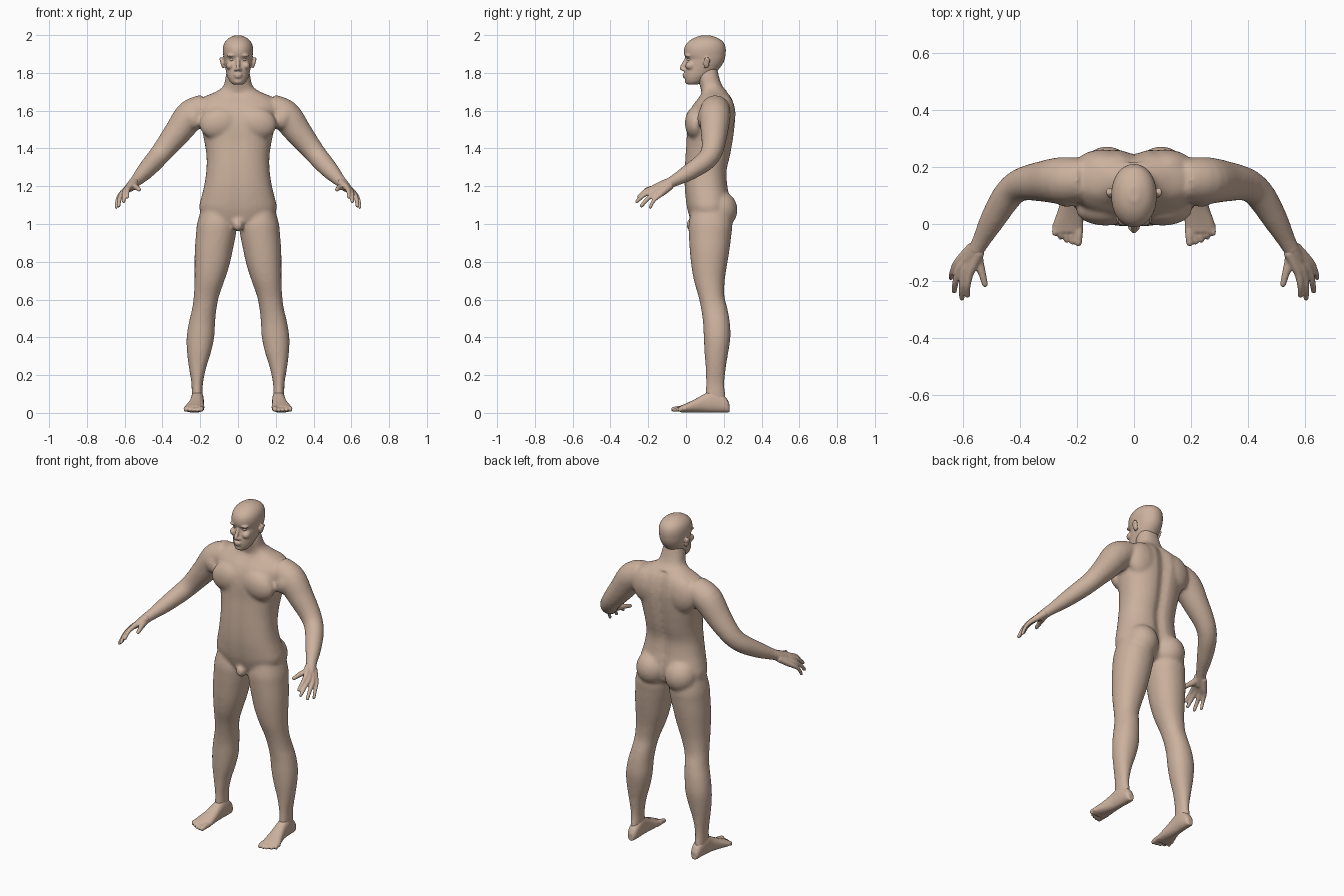
import bpy, bmesh, math
from mathutils import Vector, Matrix

skin_mat = bpy.data.materials.new("skin")
skin_mat.diffuse_color = (0.60, 0.44, 0.34, 1)


def spline(rows, n=4):
    """Catmull-Rom interpolation of rows of numbers."""
    out = []
    for i in range(len(rows) - 1):
        quad = zip(rows[max(i - 1, 0)], rows[i], rows[i + 1], rows[min(i + 2, len(rows) - 1)])
        quad = list(quad)
        for k in range(n):
            t = k / n
            out.append([0.5 * (2 * b + (c - a) * t + (2 * a - 5 * b + 4 * c - d) * t * t
                               + (3 * b - a - 3 * c + d) * t ** 3) for a, b, c, d in quad])
    return out + [list(rows[-1])]


def ring(c, u, v, p=2.0, n=32):
    """Superellipse around c with half axes u and v."""
    pts = []
    for i in range(n):
        a = 2 * math.pi * i / n
        ca, sa = math.cos(a), math.sin(a)
        pts.append(Vector(c) + Vector(u) * math.copysign(abs(ca) ** (2 / p), ca)
                   + Vector(v) * math.copysign(abs(sa) ** (2 / p), sa))
    return pts


def loft(bm, rings):
    vs = [[bm.verts.new(p) for p in r] for r in rings]
    n = len(vs[0])
    for a, b in zip(vs, vs[1:]):
        for i in range(n):
            bm.faces.new((a[i], a[(i + 1) % n], b[(i + 1) % n], b[i]))
    bm.faces.new(vs[0])
    bm.faces.new(vs[-1])


def stack(bm, rows, p=2.0, groove=0.0):
    """Rows (z, x0, x1, front y, back y) lofted upwards; groove cuts a spine line."""
    rings = []
    for z, x0, x1, yf, yb in spline(rows):
        r = ring(((x0 + x1) / 2, (yf + yb) / 2, z), ((x1 - x0) / 2, 0, 0), (0, (yb - yf) / 2, 0), p)
        for q in r:
            if groove and z < 1.7:
                depth = groove if q.y > 0.12 else -0.3 * groove
                q.y -= depth * math.exp(-(q.x / 0.03) ** 2)
        rings.append(r)
    loft(bm, rings)


def tube(bm, rows, n=4):
    """Rows (x, y, z, radius) swept with a rounded far end."""
    rows = spline(rows, n)
    d = (Vector(rows[-1][:3]) - Vector(rows[-2][:3])).normalized()
    end, r = Vector(rows[-1][:3]), rows[-1][3]
    rows += [[*(end + d * r * a), r * b] for a, b in ((0.5, 0.85), (0.85, 0.5), (1.0, 0.15))]
    rings = []
    for i, row in enumerate(rows):
        t = Vector(rows[min(i + 1, len(rows) - 1)][:3]) - Vector(rows[max(i - 1, 0)][:3])
        u = t.cross(Vector((0.3, 0.9, 0.5)) if abs(t.normalized().y) < 0.8 else Vector((1, 0, 0))).normalized()
        v = t.cross(u).normalized()
        rings.append(ring(row[:3], u * row[3], v * row[3], 2, 20))
    loft(bm, rings)


def blob(bm, c, s, tilt=0.0):
    m = Matrix.Translation(c) @ Matrix.Rotation(tilt, 4, 'Y') @ Matrix.Diagonal((*s, 1))
    bmesh.ops.create_uvsphere(bm, u_segments=24, v_segments=16, radius=1, matrix=m)


def mirror(bm):
    geo = bmesh.ops.duplicate(bm, geom=bm.verts[:] + bm.edges[:] + bm.faces[:])["geom"]
    for v in geo:
        if isinstance(v, bmesh.types.BMVert):
            v.co.x = -v.co.x


def finish(bm, name, voxel, smooth):
    """Fuse the pieces into one skin and relax it."""
    bmesh.ops.recalc_face_normals(bm, faces=bm.faces[:])
    me = bpy.data.meshes.new(name)
    bm.to_mesh(me)
    bm.free()
    ob = bpy.data.objects.new(name, me)
    bpy.context.collection.objects.link(ob)
    me.materials.append(skin_mat)
    me.polygons.foreach_set("use_smooth", [True] * len(me.polygons))
    if voxel:
        m = ob.modifiers.new("fuse", 'REMESH')
        m.mode, m.voxel_size, m.use_smooth_shade = 'VOXEL', voxel, True
        s = ob.modifiers.new("relax", 'SMOOTH')
        s.factor, s.iterations = 0.5, smooth
    return ob


# --- Body: arms, legs, glutes and chest muscles on one side, mirrored ---
bm = bmesh.new()
tube(bm, [(.17, .155, 1.615, .075), (.25, .153, 1.575, .083), (.32, .15, 1.485, .072),
          (.38, .143, 1.41, .061), (.42, .125, 1.36, .055), (.455, .085, 1.32, .052),
          (.50, .01, 1.27, .044), (.535, -.055, 1.233, .033), (.557, -.095, 1.212, .029)])
stack(bm, [(1.08, .03, .195, .03, .23), (1.0, .008, .217, .014, .245), (.94, .012, .223, .015, .24),
           (.86, .028, .229, .02, .23), (.78, .046, .230, .028, .217), (.70, .072, .230, .042, .205),
           (.62, .10, .234, .065, .203), (.55, .114, .243, .08, .22), (.48, .121, .26, .09, .232),
           (.40, .126, .272, .094, .235), (.32, .143, .27, .098, .224), (.24, .168, .26, .104, .211),
           (.16, .185, .247, .106, .204), (.10, .187, .245, .103, .208), (.05, .188, .243, .10, .215)], 2.15)
blob(bm, (.095, .178, 1.075), (.095, .095, .10))
blob(bm, (.10, .05, 1.535), (.105, .056, .085), .25)
blob(bm, (.11, .20, 1.58), (.10, .062, .11), -.2)
blob(bm, (.235, .10, 1.56), (.05, .04, .06), .4)
mirror(bm)
# torso and neck
stack(bm, [(z, -w, w, f, b) for z, w, f, b in [
    (.985, .07, .04, .17), (1.02, .17, .022, .225), (1.08, .205, .004, .238), (1.14, .195, -.005, .235),
    (1.20, .18, -.01, .224), (1.28, .168, -.01, .22), (1.36, .167, -.006, .238), (1.44, .179, 0, .252),
    (1.52, .197, .002, .262), (1.58, .213, .012, .264), (1.63, .215, .035, .257), (1.67, .185, .066, .243),
    (1.70, .118, .08, .22), (1.73, .078, .074, .193), (1.78, .066, .06, .175), (1.83, .055, .07, .165)]],
      2.35, .02)
blob(bm, (0, .035, .995), (.03, .035, .035))
finish(bm, "body", .009, 9)

# --- Hands: wrist-to-tip tubes for each finger ---
bm = bmesh.new()
wrist = Vector((.556, -.092, 1.212))
fingers = [((.578, -.175, 1.190), (.585, -.251, 1.143)), ((.596, -.172, 1.177), (.605, -.261, 1.119)),
           ((.613, -.158, 1.163), (.632, -.236, 1.096)), ((.626, -.142, 1.150), (.644, -.190, 1.088))]
for i, (k, t) in enumerate(fingers):
    k, t = Vector(k), Vector(t)
    mid = k.lerp(t, .5) + Vector((.004, -.004, .006))
    base = wrist + (k - Vector((.603, -.162, 1.17))) * .45
    f = .88 if i == 3 else 1
    tube(bm, [(*base, .021), (*base.lerp(k, .6), .018), (*k, .0145 * f), (*mid, .0115 * f), (*t, .0095 * f)])
tube(bm, [(.553, -.09, 1.21, .022), (.548, -.13, 1.198, .019), (.535, -.17, 1.192, .014),
          (.524, -.212, 1.182, .0105)])
tube(bm, [(.535, -.055, 1.233, .029), (.556, -.092, 1.212, .028), (.575, -.125, 1.192, .024)])
mirror(bm)
finish(bm, "hands", .005, 2)

# --- Feet: sole loft from heel to ball, then five toes ---
bm = bmesh.new()
rows = [(.23, .213, .016, .045), (.215, .213, .027, .075), (.18, .213, .032, .105), (.14, .215, .034, .118),
        (.10, .217, .036, .10), (.05, .223, .044, .072), (.0, .231, .053, .048), (-.03, .234, .050, .036)]
loft(bm, [ring((x, y, z / 2 + .002), (w, 0, 0), (0, 0, z / 2), 2.3) for y, x, w, z in spline(rows)])
for i in range(5):
    x, tip, r = .194 + .0205 * i, -.066 + .0022 * i * i, .0155 if i == 0 else .0115
    tube(bm, [(x, 0, .022, r), (x + .001, -.03, .023, r), (x + .002, tip, r + .003, r * .85)])
mirror(bm)
finish(bm, "feet", .005, 3)

# --- Head: skull loft with brow, nose, lips, cheeks and ears ---
bm = bmesh.new()
blob(bm, (.084, .108, 1.853), (.009, .017, .030), .22)
blob(bm, (.088, .112, 1.868), (.009, .017, .016), .3)
blob(bm, (.032, .012, 1.893), (.028, .020, .009), .1)
blob(bm, (.042, .024, 1.838), (.022, .028, .022))
blob(bm, (.012, -.012, 1.817), (.009, .012, .008))
mirror(bm)
stack(bm, [(z, -w, w, f, b) for z, w, f, b in [
    (1.738, .026, .008, .06), (1.752, .042, -.002, .09), (1.78, .056, -.008, .125), (1.81, .064, -.008, .165),
    (1.845, .071, -.003, .193), (1.872, .075, .002, .205), (1.893, .078, -.009, .209), (1.92, .080, -.011, .211),
    (1.945, .077, -.004, .207), (1.967, .067, .014, .194), (1.985, .048, .042, .168), (1.998, .018, .08, .13)]],
      2.1)
tube(bm, [(0, .01, 1.886, .010), (0, -.004, 1.862, .010), (0, -.018, 1.835, .011), (0, -.023, 1.823, .011)])
blob(bm, (0, -.008, 1.791), (.023, .012, .006))
blob(bm, (0, -.006, 1.779), (.020, .012, .006))
blob(bm, (0, .008, 1.755), (.024, .014, .014))
finish(bm, "head", .005, 3)

# --- Eyes ---
bm = bmesh.new()
blob(bm, (.031, .020, 1.871), (.014, .014, .010))
mirror(bm)
finish(bm, "eyes", 0, 0)
